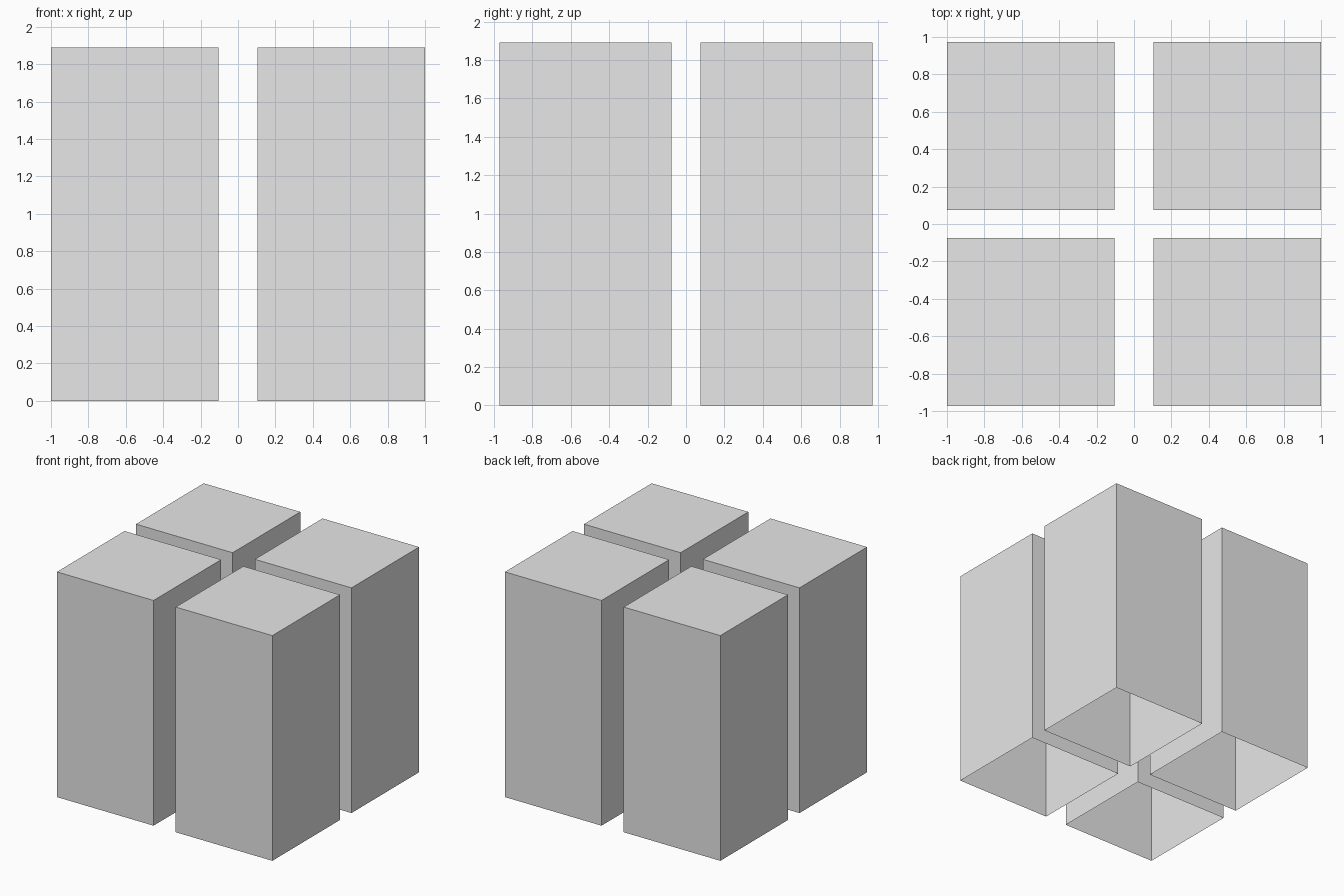
import bpy
import bmesh
from mathutils import Matrix

default_cube = bpy.data.objects.get("Cube")
if default_cube:
    bpy.data.objects.remove(default_cube, do_unlink=True)

WIDTH, DEPTH, HEIGHT = 0.897, 0.897, 1.89
OUTER_X, OUTER_Y = 1.0, 0.973

grey = bpy.data.materials.new("light grey")
grey.use_nodes = True
grey.diffuse_color = (0.8, 0.8, 0.8, 1)
grey.node_tree.nodes["Principled BSDF"].inputs["Base Color"].default_value = grey.diffuse_color


def add_block(name, side_x, side_y):
    """Hollow square block with an open underside."""
    bm = bmesh.new()
    bmesh.ops.create_cube(bm, size=1, matrix=Matrix.Diagonal((WIDTH, DEPTH, HEIGHT, 1)))
    underside = [f for f in bm.faces if f.normal.z < -0.5]
    bmesh.ops.delete(bm, geom=underside, context='FACES_ONLY')
    mesh = bpy.data.meshes.new(name)
    bm.to_mesh(mesh)
    bm.free()
    mesh.materials.append(grey)
    block = bpy.data.objects.new(name, mesh)
    block.location = (side_x * (OUTER_X - WIDTH / 2),
                      side_y * (OUTER_Y - DEPTH / 2),
                      HEIGHT / 2)
    bpy.context.collection.objects.link(block)


# Four matching blocks around a cross-shaped gap
for row, side_y in (("front", -1), ("back", 1)):
    for column, side_x in (("right", -1), ("left", 1)):
        add_block(f"{row}_{column}_block", side_x, side_y)
